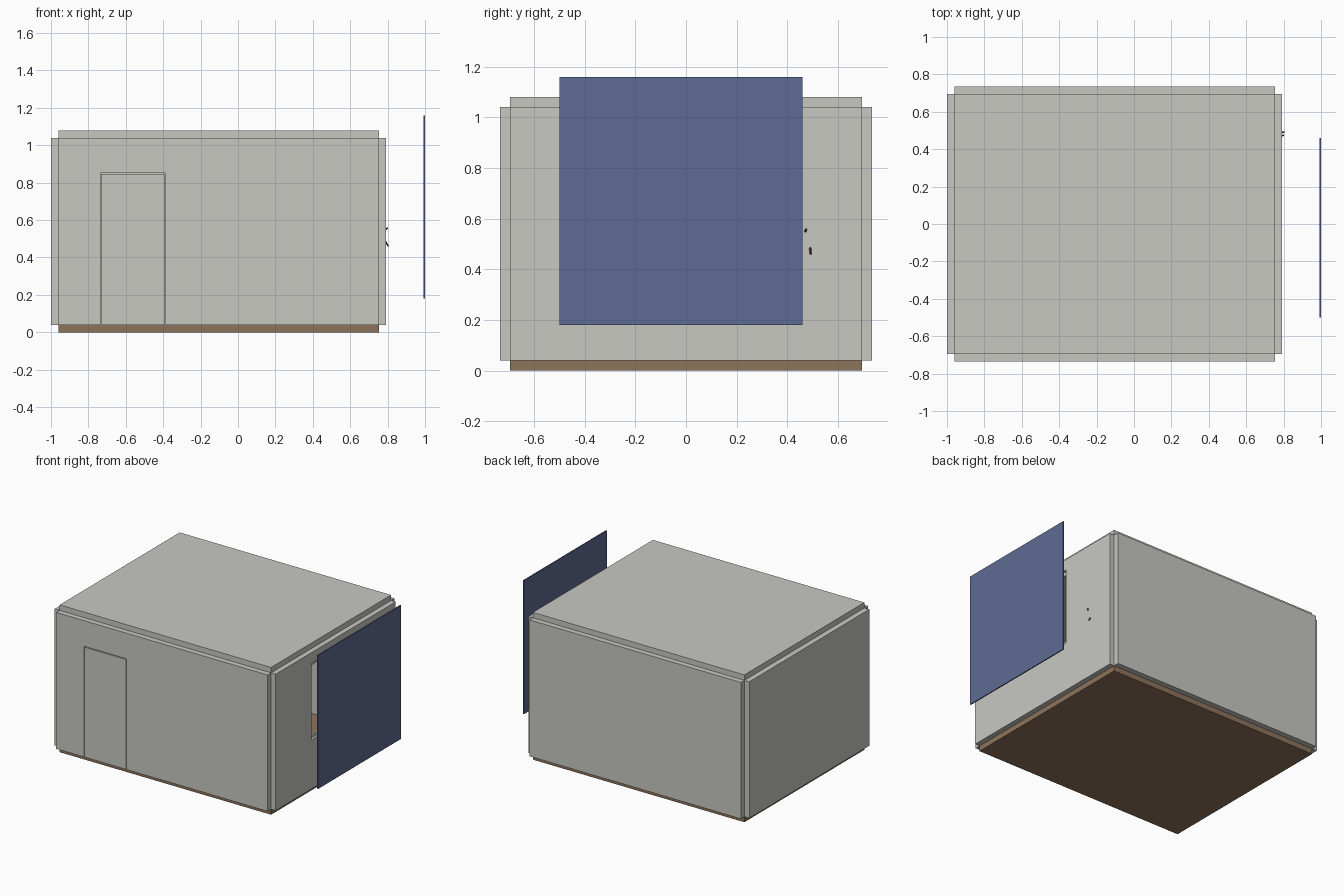
import bpy, bmesh
from mathutils import Vector

if "Cube" in bpy.data.objects:
    bpy.data.objects.remove(bpy.data.objects["Cube"])


def material(name, rgb):
    m = bpy.data.materials.new(name)
    m.diffuse_color = (*rgb, 1)
    m.use_nodes = True
    m.node_tree.nodes["Principled BSDF"].inputs["Base Color"].default_value = m.diffuse_color
    return m


GREY = material("wall grey", (0.58, 0.58, 0.545))
BROWN = material("floor brown", (0.27, 0.172, 0.105))
BLUE = material("sky blue", (0.113, 0.145, 0.292))
TWIG = material("dark twig", (0.09, 0.05, 0.03))


def finish(name, bm, mat):
    bmesh.ops.recalc_face_normals(bm, faces=bm.faces)
    me = bpy.data.meshes.new(name)
    bm.to_mesh(me)
    bm.free()
    if mat:
        me.materials.append(mat)
    ob = bpy.data.objects.new(name, me)
    bpy.context.collection.objects.link(ob)
    return ob


def box(name, x, y, z, mat):
    """Box from (min, max) pairs along each axis."""
    bm = bmesh.new()
    bmesh.ops.create_cube(bm, size=1)
    for v in bm.verts:
        v.co = Vector([r[0] if c < 0 else r[1] for c, r in zip(v.co, (x, y, z))])
    return finish(name, bm, mat)


# room shell dimensions
X0, X1, Y, T = -0.96, 0.755, 0.695, 0.04
Z0, Z1 = 0.04, 1.04
XO = 0.792                      # outer face of the window wall

# floor, ceiling and plain walls
box("floor", (X0, X1), (-Y, Y), (0, Z0), BROWN)
box("ceiling", (X0, X1), (-Y, Y), (Z1, Z1 + T), GREY)
box("back_wall", (X0, X1), (Y, Y + T), (Z0, Z1), GREY)
box("left_wall", (X0 - T, X0), (-Y, Y), (Z0, Z1), GREY)

# front wall: profile with a door notch, extruded
DX0, DX1, DZ = -0.736, -0.388, 0.852
bm = bmesh.new()
outline = [(X0, Z0), (DX0, Z0), (DX0, DZ), (DX1, DZ), (DX1, Z0), (X1, Z0), (X1, Z1), (X0, Z1)]
face = bm.faces.new([bm.verts.new((x, -Y - T, z)) for x, z in outline])
ext = bmesh.ops.extrude_face_region(bm, geom=[face])
for v in ext["geom"]:
    if isinstance(v, bmesh.types.BMVert):
        v.co.y += T
finish("front_wall", bm, GREY)

# flush door leaf with a thin gap, plus stops on the inside
G = 0.006
box("door", (DX0 + G, DX1 - G), (-Y - T, -Y), (Z0, DZ - G), GREY)
S = 0.02
for n, x in (("left", DX0), ("right", DX1)):
    box("door_stop_" + n, (x - S, x + S), (-Y, -Y + 0.012), (Z0, DZ - S), GREY)
box("door_stop_top", (DX0 - S, DX1 + S), (-Y, -Y + 0.012), (DZ - S, DZ + S), GREY)

# window wall with its opening cut out
WY0, WY1, WZ0, WZ1 = -0.28, 0.24, 0.40, 0.96
wall = box("window_wall", (X1, XO), (-Y, Y), (Z0, Z1), GREY)
cutter = box("window_cutter", (X1 - 0.1, XO + 0.1), (WY0, WY1), (WZ0, WZ1), None)
cutter.hide_render = True
cutter.hide_viewport = True
mod = wall.modifiers.new("opening", "BOOLEAN")
mod.operation = "DIFFERENCE"
mod.object = cutter
mod.solver = "EXACT"

# slim window frame set inside the opening
FX, F = (X1 + 0.004, X1 + 0.02), 0.025
box("window_frame_bottom", FX, (WY0, WY1), (WZ0, WZ0 + F), GREY)
box("window_frame_top", FX, (WY0, WY1), (WZ1 - F, WZ1), GREY)
mid = (WY0 + WY1) / 2
for n, y in (("left", WY0), ("middle", mid - F / 2), ("right", WY1 - F)):
    box("window_frame_" + n, FX, (y, y + F), (WZ0 + F, WZ1 - F), GREY)

# sky board standing outside the window
box("sky_board", (0.992, 1.0), (-0.50, 0.46), (0.18, 1.16), BLUE)

# dry twigs inside whose tips poke through the window wall
for i, (root, tip) in enumerate([((0.72, 0.48, 0.60), (0.803, 0.492, 0.46)),
                                 ((0.72, 0.46, 0.50), (0.801, 0.474, 0.558))]):
    a, b = Vector(root), Vector(tip)
    bm = bmesh.new()
    bmesh.ops.create_cone(bm, cap_ends=True, segments=5, radius1=0.012,
                          radius2=0.004, depth=(b - a).length)
    rot = (b - a).to_track_quat("Z", "Y")
    for v in bm.verts:
        v.co = rot @ v.co + (a + b) / 2
    finish(f"twig_{i + 1}", bm, TWIG)
